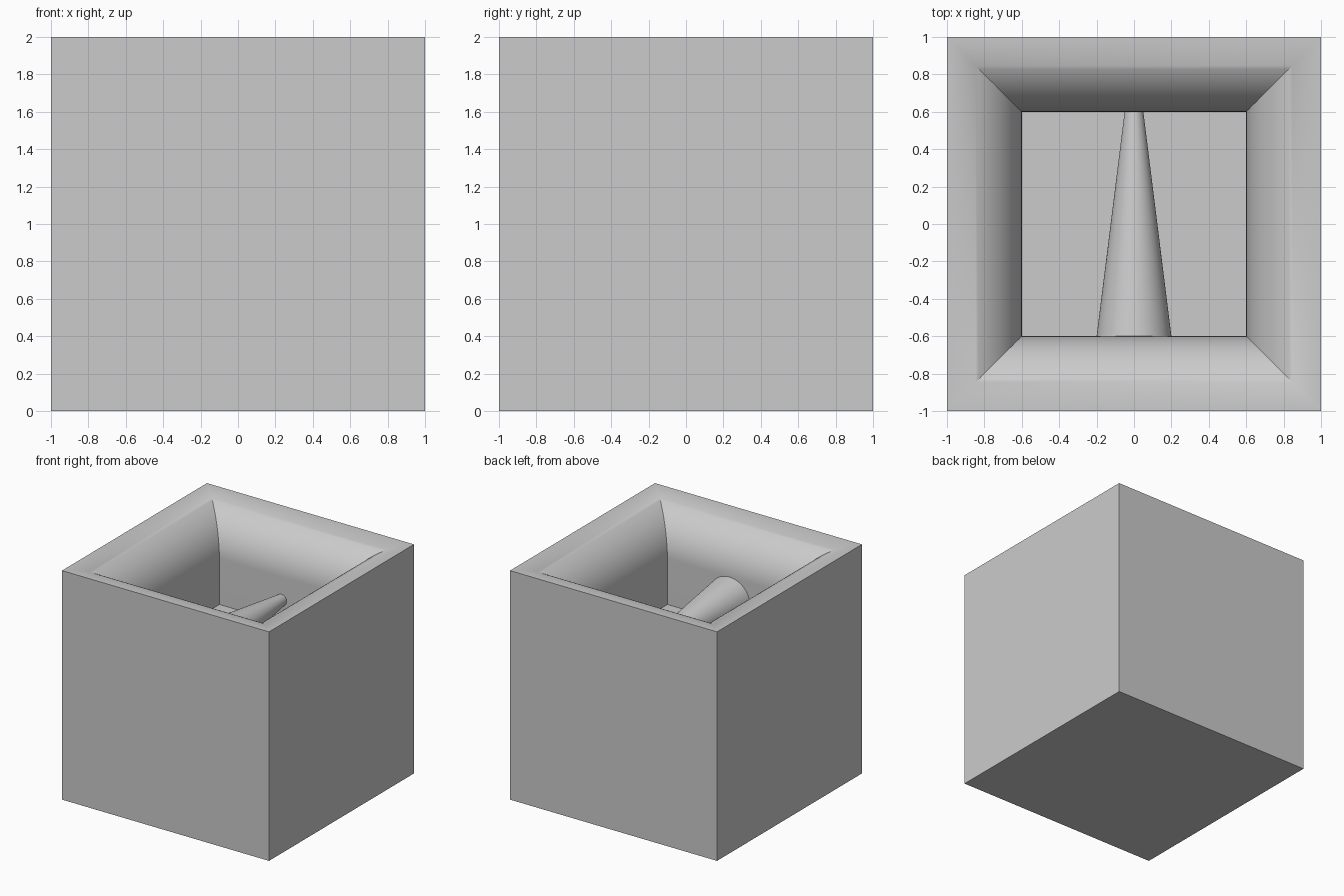
import bpy, bmesh
from math import sin, cos, pi, radians

if "Cube" in bpy.data.objects:
    bpy.data.objects.remove(bpy.data.objects["Cube"])


def smooth(obj):
    bpy.ops.object.select_all(action='DESELECT')
    obj.select_set(True)
    bpy.context.view_layer.objects.active = obj
    bpy.ops.object.shade_smooth_by_angle(angle=radians(30))


# Box: square rings (half size, height) up the outside, over the rounded lip, down to the floor
INNER, LIP, FLOOR, STEPS = 0.6, 0.4, 1.2, 32
profile = [(1.0, 0.0)]
for i in range(STEPS + 1):
    a = pi / 2 * i / STEPS
    profile.append((1.0 - LIP * sin(a), 2.0 - LIP * (1 - cos(a))))
profile.append((INNER, FLOOR))

bm = bmesh.new()
rings = [[bm.verts.new((sx * h, sy * h, z)) for sx, sy in ((-1, -1), (1, -1), (1, 1), (-1, 1))]
         for h, z in profile]
for low, high in zip(rings, rings[1:]):
    for k in range(4):
        n = (k + 1) % 4
        bm.faces.new((low[k], low[n], high[n], high[k]))
bm.faces.new(rings[0][::-1])
bm.faces.new(rings[-1])
bmesh.ops.recalc_face_normals(bm, faces=bm.faces)
mesh = bpy.data.meshes.new("box")
bm.to_mesh(mesh)
bm.free()
box = bpy.data.objects.new("box", mesh)
bpy.context.collection.objects.link(box)
smooth(box)

# Tapered bar spanning the cavity from front to back
bpy.ops.mesh.primitive_cone_add(vertices=64, radius1=0.2, radius2=0.05, depth=2 * INNER,
                                location=(0, 0, 1.4), rotation=(-pi / 2, 0, 0))
bar = bpy.context.object
bar.name = "tapered_bar"
smooth(bar)
